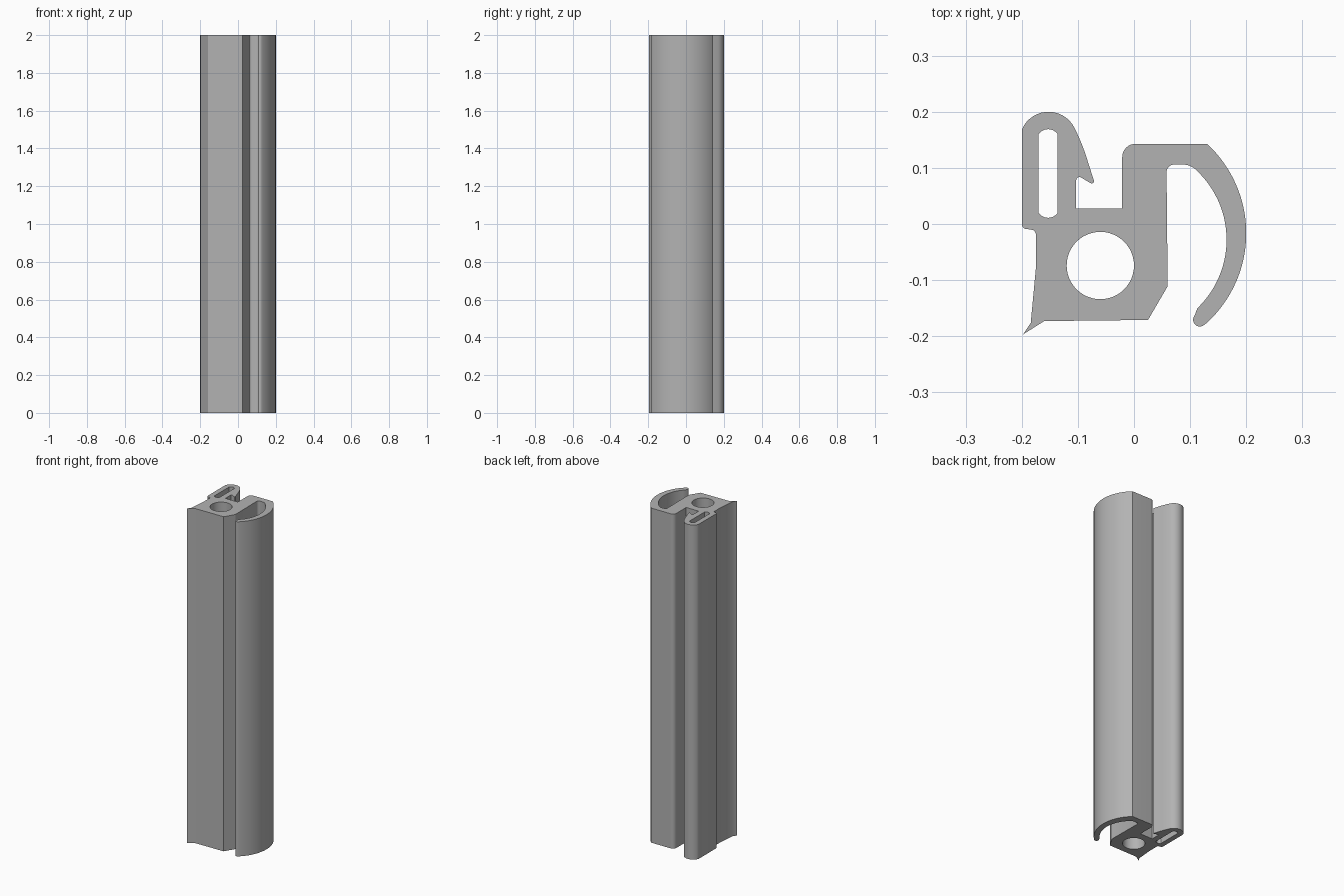
import bpy
import bmesh
import math
from mathutils import Vector

LENGTH = 2.0

cube = bpy.data.objects.get("Cube")
if cube:
    bpy.data.objects.remove(cube, do_unlink=True)


def arc(start, middle, end, steps=8):
    """Points on the circular arc through three points."""
    (ax, ay), (bx, by), (cx, cy) = start, middle, end
    a2, b2, c2 = ax * ax + ay * ay, bx * bx + by * by, cx * cx + cy * cy
    d = 2 * (ax * (by - cy) + bx * (cy - ay) + cx * (ay - by))
    ux = (a2 * (by - cy) + b2 * (cy - ay) + c2 * (ay - by)) / d
    uy = (a2 * (cx - bx) + b2 * (ax - cx) + c2 * (bx - ax)) / d
    radius = math.hypot(ax - ux, ay - uy)
    first, mid, last = (math.atan2(y - uy, x - ux) for x, y in (start, middle, end))
    sweep = (last - first) % math.tau
    if (mid - first) % math.tau > sweep:
        sweep -= math.tau
    angles = [first + sweep * i / steps for i in range(steps + 1)]
    return [(ux + radius * math.cos(t), uy + radius * math.sin(t)) for t in angles]


def circle(x, y, radius, steps=48):
    angles = [math.tau * i / steps for i in range(steps)]
    return [(x + radius * math.cos(t), y + radius * math.sin(t)) for t in angles]


def extrude_profile(name, loops, material):
    """Fill the outline, leave the inner loops open, and extrude upwards."""
    curve = bpy.data.curves.new(name, "CURVE")
    curve.dimensions = "2D"
    curve.fill_mode = "BOTH"
    curve.extrude = LENGTH / 2
    for loop in loops:
        spline = curve.splines.new("POLY")
        spline.points.add(len(loop) - 1)
        for point, (x, y) in zip(spline.points, loop):
            point.co = (x, y, 0, 1)
        spline.use_cyclic_u = True
    obj = bpy.data.objects.new(name, curve)
    bpy.context.collection.objects.link(obj)
    bpy.ops.object.select_all(action="DESELECT")
    obj.select_set(True)
    bpy.context.view_layer.objects.active = obj
    bpy.ops.object.convert(target="MESH")
    obj = bpy.context.object
    bm = bmesh.new()
    bm.from_mesh(obj.data)
    bmesh.ops.remove_doubles(bm, verts=bm.verts, dist=1e-5)
    bmesh.ops.translate(bm, verts=bm.verts, vec=Vector((0, 0, LENGTH / 2)))
    bmesh.ops.recalc_face_normals(bm, faces=bm.faces)
    bm.to_mesh(obj.data)
    bm.free()
    obj.data.materials.clear()
    obj.data.materials.append(material)
    bpy.ops.object.shade_smooth_by_angle(angle=math.radians(30))
    return obj


grey = bpy.data.materials.new("seal grey")
grey.use_nodes = True
colour = (0.45, 0.45, 0.45, 1)
grey.diffuse_color = colour
grey.node_tree.nodes["Principled BSDF"].inputs["Base Color"].default_value = colour

# Base with pointed lip and chamfered corner
outline = [(-0.198, -0.197), (-0.16, -0.173), (0.025, -0.171), (0.06, -0.111)]
# Inside of the curved flap
outline += arc((0.058, 0.094), (0.063, 0.103), (0.074, 0.106), 5)
outline += arc((0.088, 0.106), (0.101, 0.103), (0.113, 0.094), 5)
outline += arc((0.118, 0.089), (0.165, -0.03), (0.113, -0.15), 24)
# Rounded tip and outside of the flap
outline += arc((0.108, -0.163), (0.111, -0.181), (0.125, -0.18), 8)
outline += arc((0.13, -0.176), (0.2, -0.02), (0.13, 0.143), 32)
# Shoulder and slot floor
outline += arc((0.003, 0.143), (-0.014, 0.136), (-0.021, 0.119), 8)
outline += [(-0.021, 0.028), (-0.103, 0.028)]
# Barbed hook
outline += arc((-0.103, 0.078), (-0.1, 0.083), (-0.093, 0.082), 4)
outline += arc((-0.078, 0.073), (-0.073, 0.073), (-0.072, 0.079), 4)
outline += arc((-0.086, 0.123), (-0.095, 0.147), (-0.106, 0.171), 6)
outline += arc((-0.11, 0.178), (-0.152, 0.2), (-0.2, 0.168), 14)
# Notch on the outer wall
outline += arc((-0.2, -0.001), (-0.197, -0.007), (-0.19, -0.009), 4)
outline += arc((-0.184, -0.01), (-0.177, -0.013), (-0.175, -0.021), 4)
outline += [(-0.175, -0.08), (-0.184, -0.176)]

# Round bore and long cavity
bore = circle(-0.06, -0.074, 0.06)
cavity = arc((-0.17, 0.02), (-0.153, 0.011), (-0.136, 0.02), 10)
cavity += arc((-0.136, 0.16), (-0.153, 0.169), (-0.17, 0.16), 10)

extrude_profile("seal_strip", [outline, bore, cavity], grey)
